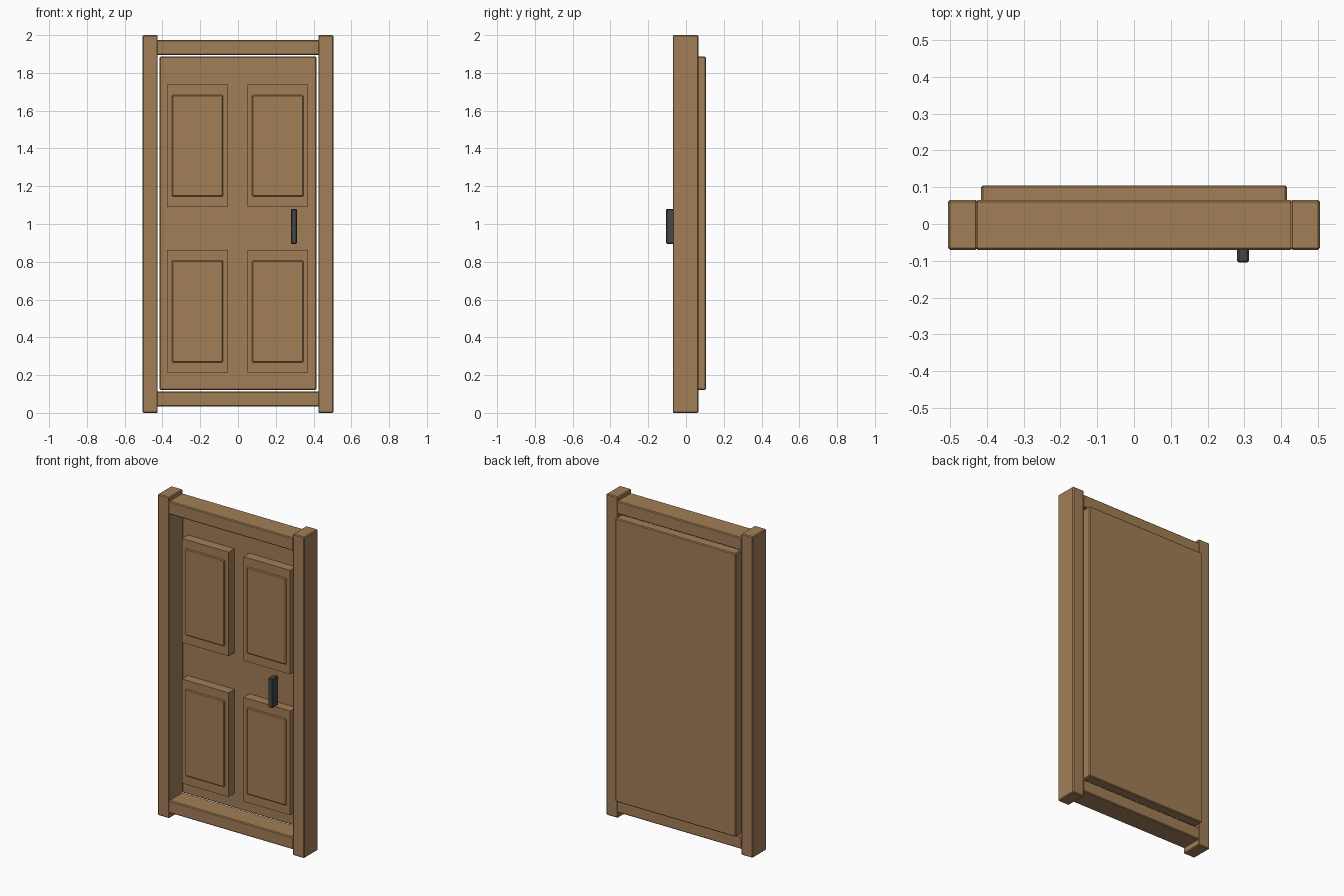
import bpy

if "Cube" in bpy.data.objects:
    bpy.data.objects.remove(bpy.data.objects["Cube"])

def material(name, rgb):
    m = bpy.data.materials.new(name)
    m.diffuse_color = (*rgb, 1)
    m.use_nodes = True
    m.node_tree.nodes["Principled BSDF"].inputs["Base Color"].default_value = m.diffuse_color
    return m

wood = material("brown wood", (0.36, 0.21, 0.095))
iron = material("dark iron", (0.06, 0.064, 0.068))

def box(name, x, y, z, mat=wood, bevel=0.005):
    """Box from (min, max) ranges, with softened edges."""
    bpy.ops.mesh.primitive_cube_add(
        size=1, location=[sum(r) / 2 for r in (x, y, z)])
    ob = bpy.context.object
    ob.name = name
    ob.scale = [r[1] - r[0] for r in (x, y, z)]
    bpy.ops.object.transform_apply(location=False, rotation=False, scale=True)
    ob.data.materials.append(mat)
    if bevel:
        mod = ob.modifiers.new("soft edges", 'BEVEL')
        mod.width = bevel
        mod.segments = 1
    return ob

# Frame: two posts and two rails
depth = (-0.07, 0.065)
box("left_post", (-0.505, -0.425), depth, (0, 2))
box("right_post", (0.425, 0.505), depth, (0, 2))
box("top_rail", (-0.43, 0.43), depth, (1.895, 1.975))
box("bottom_rail", (-0.43, 0.43), depth, (0.035, 0.112))

# Door leaf, set towards the back of the frame
box("door_leaf", (-0.415, 0.415), (0.042, 0.105), (0.122, 1.887))

# Four raised panels, each with a smaller raised field
for row, z0, z1 in (("lower", 0.213, 0.862), ("upper", 1.09, 1.738)):
    for side, x0, x1 in (("left", -0.375, -0.054), ("right", 0.05, 0.371)):
        box(f"{row}_{side}_panel", (x0, x1), (-0.016, 0.05), (z0, z1), bevel=0)
        box(f"{row}_{side}_field", (x0 + 0.025, x1 - 0.025), (-0.023, 0.03),
            (z0 + 0.055, z1 - 0.055))

# Upright pull handle
box("handle", (0.28, 0.312), (-0.105, -0.047), (0.895, 1.08), iron)
